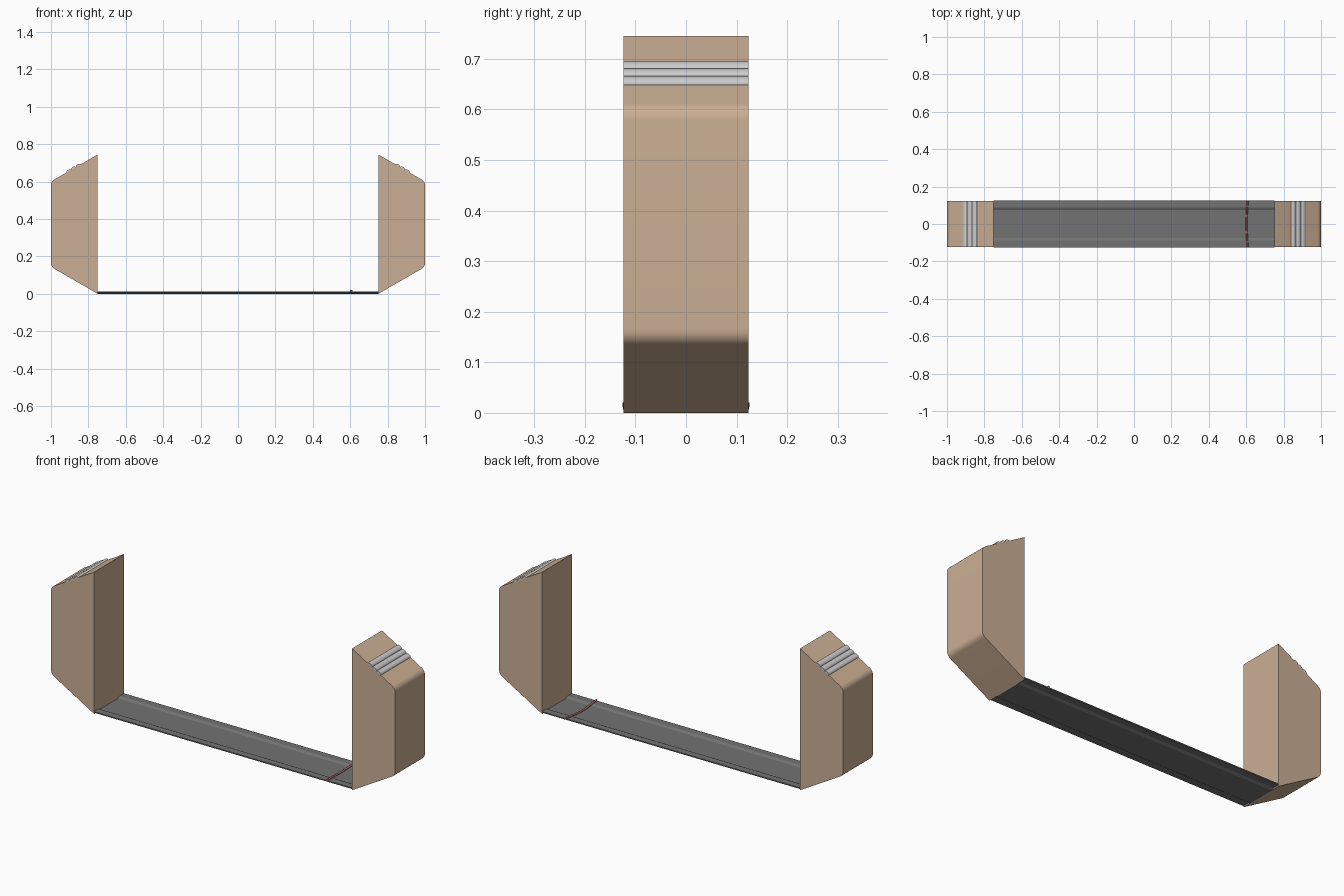
import bpy, bmesh, math
from mathutils import Vector

if "Cube" in bpy.data.objects:
    bpy.data.objects.remove(bpy.data.objects["Cube"])

W = 0.124            # half width in y
TOP, INNER, OUTER = 0.745, 0.75, 1.0
RISE = 0.25 * math.tan(math.radians(30))


def material(name, rgb):
    m = bpy.data.materials.new(name)
    m.diffuse_color = (*rgb, 1)
    m.use_nodes = True
    m.node_tree.nodes["Principled BSDF"].inputs["Base Color"].default_value = m.diffuse_color
    return m


wood = material("wood", (0.60, 0.43, 0.30))
dark_grey = material("dark_grey", (0.17, 0.17, 0.17))
red = material("red", (0.40, 0.13, 0.13))


def prism(name, points, sweep, mat=None, smooth=False):
    """Extrude a closed 3D outline along the sweep vector."""
    bm = bmesh.new()
    face = bm.faces.new([bm.verts.new(p) for p in points])
    ext = bmesh.ops.extrude_face_region(bm, geom=[face])
    moved = [v for v in ext["geom"] if isinstance(v, bmesh.types.BMVert)]
    bmesh.ops.translate(bm, verts=moved, vec=sweep)
    bmesh.ops.recalc_face_normals(bm, faces=bm.faces)
    mesh = bpy.data.meshes.new(name)
    bm.to_mesh(mesh)
    bm.free()
    ob = bpy.data.objects.new(name, mesh)
    bpy.context.collection.objects.link(ob)
    if mat:
        mesh.materials.append(mat)
    if smooth:
        bpy.ops.object.select_all(action='DESELECT')
        ob.select_set(True)
        bpy.context.view_layer.objects.active = ob
        bpy.ops.object.shade_smooth_by_angle(angle=math.radians(30))
    return ob


def fillet(prev, corner, nxt, t, n=8):
    """Round a corner with a quadratic blend of tangent length t."""
    prev, corner, nxt = map(Vector, (prev, corner, nxt))
    a = corner + (prev - corner).normalized() * t
    b = corner + (nxt - corner).normalized() * t
    return [a * (1 - s) ** 2 + corner * 2 * s * (1 - s) + b * s ** 2
            for s in (i / n for i in range(n + 1))]


# Outline of an end block: slanted top and bottom, rounded outer corners
low_in, low_out = (INNER, 0), (OUTER, RISE)
top_out, top_in = (OUTER, TOP - RISE), (INNER, TOP)
block = ([Vector(low_in)] + fillet(low_in, low_out, top_out, 0.022)
         + fillet(low_out, top_out, top_in, 0.022) + [Vector(top_in)])

# Slanted top direction and outward normal, for the ridges
along = Vector((math.cos(math.radians(30)), -math.sin(math.radians(30))))
normal = Vector((-along.y, along.x))

for side, s in (("left", -1), ("right", 1)):
    prism(f"{side}_end_block", [(s * p.x, -W, p.y) for p in block],
          (0, 2 * W, 0), wood, True)
    # Three rounded grip ridges across the slanted top
    for i in range(3):
        mid = Vector(top_in) + along * (0.119 + 0.0295 * i)
        arc = [mid + along * 0.0145 * math.cos(a) + normal * 0.008 * math.sin(a)
               for a in (math.pi * k / 10 for k in range(11))]
        arc += [mid - along * 0.0145 - normal * 0.003,
                mid + along * 0.0145 - normal * 0.003]
        prism(f"{side}_ridge_{i + 1}", [(s * p.x, -W, p.y) for p in arc],
              (0, 2 * W, 0), None, True)

# Connecting strip: thin sheet with a shallow channel and raised rims
half = [(0.074, 0.0), (0.088, 0.007), (0.125, 0.007)]
lower = [(-y, z) for y, z in reversed(half)] + half
upper = [(y, z + 0.006) for y, z in reversed(lower)]
prism("connecting_strip", [(-INNER, y, z) for y, z in lower + upper],
      (2 * INNER, 0, 0), dark_grey)

# Thin bowed red cord lying across the strip
curve = bpy.data.curves.new("red_cord", 'CURVE')
curve.dimensions = '3D'
curve.bevel_depth = 0.005
curve.bevel_resolution = 3
curve.use_fill_caps = True
spline = curve.splines.new('POLY')
N = 16
spline.points.add(N)
for i, p in enumerate(spline.points):
    u = -1 + 2 * i / N
    p.co = (0.602 + 0.006 * u * u, 0.125 * u, 0.010 + 0.006 * min(1, 2 * u * u), 1)
curve.materials.append(red)
bpy.context.collection.objects.link(bpy.data.objects.new("red_cord", curve))
